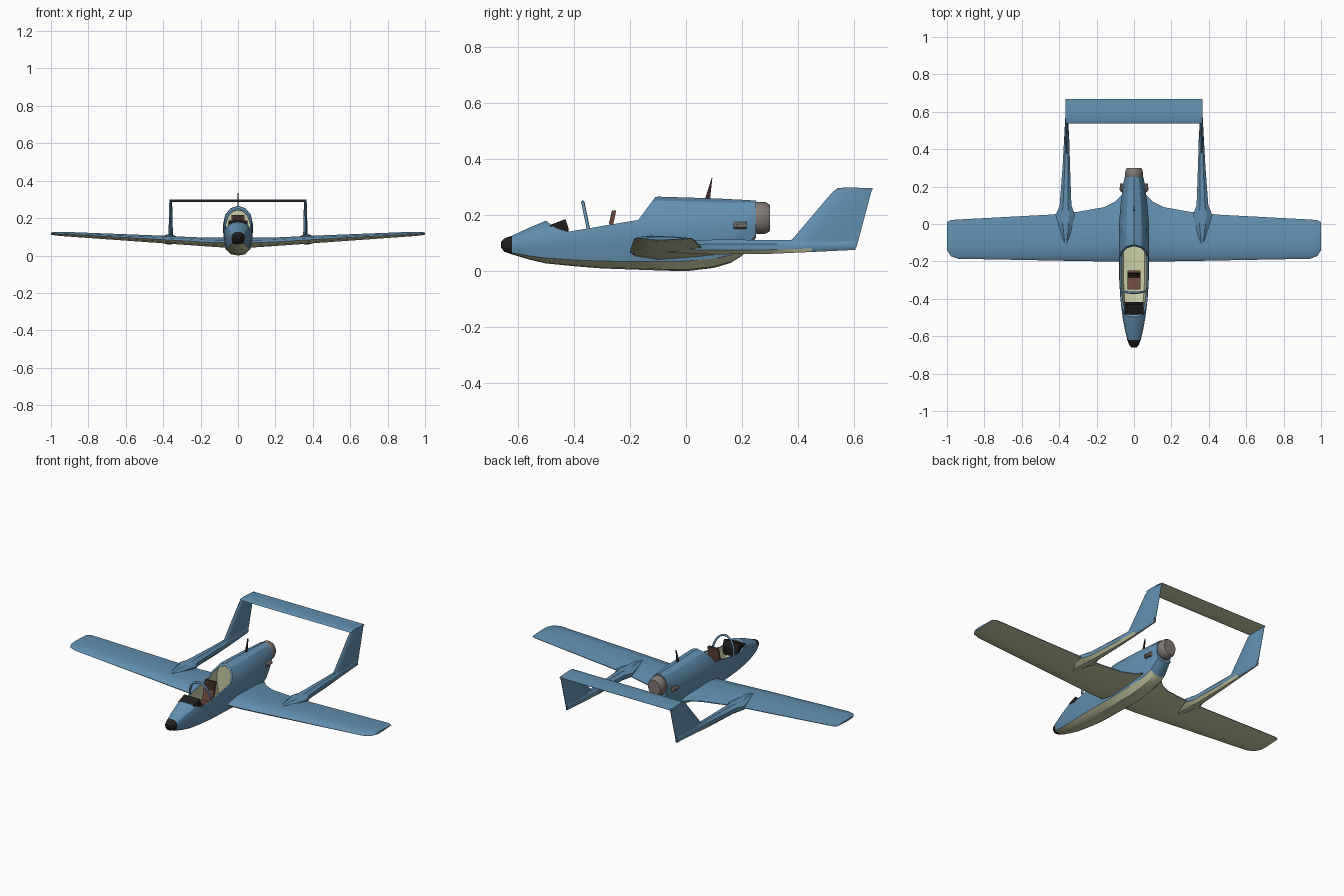
import bpy, bmesh, math
from mathutils import Vector

if "Cube" in bpy.data.objects:
    bpy.data.objects.remove(bpy.data.objects["Cube"], do_unlink=True)


def material(name, rgb):
    m = bpy.data.materials.new(name)
    m.use_nodes = True
    m.diffuse_color = (*rgb, 1)
    m.node_tree.nodes["Principled BSDF"].inputs["Base Color"].default_value = (*rgb, 1)
    return m


BLUE = material("sky blue paint", (0.125, 0.28, 0.44))
CREAM = material("pale cream paint", (0.6, 0.62, 0.38))
BLACK = material("matt black", (0.014, 0.013, 0.013))
BROWN = material("brown leather", (0.16, 0.07, 0.05))
DARK = material("dark headrest", (0.045, 0.022, 0.018))
GREY = material("warm grey metal", (0.22, 0.19, 0.175))
PAINT = [BLUE, CREAM, BLACK]


def smooth(ob, angle=30):
    bpy.ops.object.select_all(action="DESELECT")
    ob.select_set(True)
    bpy.context.view_layer.objects.active = ob
    bpy.ops.object.shade_smooth_by_angle(angle=math.radians(angle))


def loft(name, rings, mats, rule=None, shade=True):
    """Skin closed rings of points, cap both ends, colour faces by rule(face, column)."""
    bm = bmesh.new()
    rows = [[bm.verts.new(p) for p in ring] for ring in rings]
    n = len(rows[0])
    column = {}
    for a, b in zip(rows, rows[1:]):
        for j in range(n):
            k = (j + 1) % n
            column[bm.faces.new((a[j], a[k], b[k], b[j]))] = j
    bm.faces.new(rows[0])
    bm.faces.new(rows[-1])
    bmesh.ops.recalc_face_normals(bm, faces=bm.faces)
    if rule:
        for f in bm.faces:
            f.material_index = rule(f, column.get(f, -1))
    me = bpy.data.meshes.new(name)
    bm.to_mesh(me)
    bm.free()
    ob = bpy.data.objects.new(name, me)
    bpy.context.collection.objects.link(ob)
    for m in mats:
        me.materials.append(m)
    if shade:
        smooth(ob)
    return ob


def prism(name, profile, half, mats):
    """Extrude a side profile of (y, z) points across x."""
    return loft(name, [[(x, y, z) for y, z in profile] for x in (-half, half)], mats, shade=False)


def ellipse(x, y, z, rx, rz, n):
    angles = [2 * math.pi * (i + 0.5) / n for i in range(n)]
    return [(x + rx * math.cos(a), y, z + rz * math.sin(a)) for a in angles]


def hull(y, bottom, chine, top, w):
    """Body cross-section: shallow keel, chine, rounded upper body."""
    h = top - chine
    half = [(0, bottom), (0.45 * w, bottom + 0.15 * (chine - bottom)), (0.82 * w, chine)]
    half += [(a * w, chine + f * h) for a, f in
             ((0.96, 0.28), (1, 0.55), (0.85, 0.79), (0.5, 0.94), (0, 1))]
    return [(x, y, z) for x, z in half + [(-x, z) for x, z in half[-2:0:-1]]]


AIRFOIL = ((0, 0), (0.05, 0.5), (0.28, 1), (0.65, 0.7), (1, 0.1),
           (1, -0.1), (0.65, -0.6), (0.28, -0.95), (0.05, -0.5))


def wing_section(x, front, back, z, thick):
    return [(x, front + c * (back - front), z + t * thick / 2) for c, t in AIRFOIL]


def underside(f, column):
    return 1 if f.normal.z < -0.5 else 0


# Fuselage with a cream keel and black nose
def body_paint(f, column):
    y = f.calc_center_median().y
    if y < -0.62:
        return 2
    return 1 if column in (0, 1, 12, 13) and y < 0.21 else 0


body = [(-0.66, 0.085, 0.09, 0.105, 0.014), (-0.648, 0.07, 0.078, 0.117, 0.025),
        (-0.62, 0.06, 0.066, 0.127, 0.036), (-0.56, 0.042, 0.055, 0.155, 0.05),
        (-0.5, 0.028, 0.047, 0.18, 0.061), (-0.4, 0.018, 0.04, 0.218, 0.073),
        (-0.3, 0.01, 0.036, 0.242, 0.079), (-0.1, 0.003, 0.034, 0.266, 0.081),
        (0, 0, 0.036, 0.263, 0.08), (0.1, 0.012, 0.045, 0.26, 0.072),
        (0.16, 0.03, 0.058, 0.257, 0.065), (0.2, 0.055, 0.075, 0.255, 0.06),
        (0.25, 0.12, 0.13, 0.252, 0.05)]
fuselage = loft("fuselage", [hull(*s) for s in body], PAINT, body_paint, shade=False)

# Open cockpit: first the sill line, then the hollow tub
sill = prism("sill_cutter", [(-0.5, 0.181), (-0.47, 0.157), (-0.42, 0.141), (-0.17, 0.183),
                             (-0.107, 0.268), (-0.107, 0.4), (-0.5, 0.4)], 0.2, PAINT)
tub_stations = [(-0.485, 0.09, 0.1, 0.173, 0.046), (-0.4, 0.06, 0.07, 0.206, 0.062),
                (-0.3, 0.06, 0.066, 0.23, 0.068), (-0.1, 0.06, 0.066, 0.254, 0.07)]
tub = loft("tub_cutter", [hull(*s) for s in tub_stations], PAINT, lambda f, c: 1, shade=False)
for cutter in (sill, tub):
    cutter.hide_render = True
    mod = fuselage.modifiers.new("cut", "BOOLEAN")
    mod.operation, mod.solver, mod.object = "DIFFERENCE", "EXACT", cutter
    bpy.context.view_layer.objects.active = fuselage
    bpy.ops.object.modifier_apply(modifier=mod.name)
    bpy.data.objects.remove(cutter, do_unlink=True)
smooth(fuselage)

# Cockpit fittings
prism("instrument_panel", [(-0.485, 0.165), (-0.43, 0.186), (-0.418, 0.15),
                           (-0.425, 0.1), (-0.47, 0.1)], 0.052, [BLACK])
prism("seat_pan", [(-0.35, 0.065), (-0.35, 0.115), (-0.28, 0.105), (-0.28, 0.065)], 0.035, [BROWN])
prism("seat_back", [(-0.295, 0.07), (-0.262, 0.216), (-0.249, 0.216), (-0.28, 0.07)], 0.034, [BROWN])
prism("headrest", [(-0.275, 0.17), (-0.264, 0.217), (-0.256, 0.217), (-0.267, 0.17)], 0.03, [DARK])

# Windscreen hoop
curve = bpy.data.curves.new("windscreen_hoop", "CURVE")
curve.dimensions = "3D"
curve.bevel_depth, curve.bevel_resolution = 0.006, 1
spline = curve.splines.new("POLY")
steps = 12
spline.points.add(steps)
for i, p in enumerate(spline.points):
    a = math.pi * i / steps
    p.co = (0.07 * math.cos(a), -0.348 - 0.02 * math.sin(a), 0.15 + 0.097 * math.sin(a), 1)
curve.materials.append(BLUE)
bpy.context.collection.objects.link(bpy.data.objects.new("windscreen_hoop", curve))

# Rear engine cowl ring and aerial
loft("engine_nozzle", [ellipse(0, y, 0.19, r * 0.85, r, 14) for y, r in
                       ((0.24, 0.052), (0.255, 0.058), (0.285, 0.056), (0.3, 0.046))], [GREY])
prism("aerial", [(0.065, 0.25), (0.092, 0.333), (0.094, 0.333), (0.085, 0.25)], 0.003, [DARK])

wing = [(0.066, -0.2, 0.155, 0.068, 0.056), (0.1, -0.2, 0.12, 0.069, 0.052),
        (0.16, -0.2, 0.09, 0.071, 0.048), (0.3, -0.198, 0.065, 0.079, 0.044),
        (0.45, -0.195, 0.05, 0.088, 0.04), (0.94, -0.186, 0.024, 0.115, 0.024),
        (0.98, -0.172, 0.021, 0.117, 0.019), (1, -0.14, 0.01, 0.117, 0.012)]
# Boom stations: y, x, half width, bottom, top
boom = [(-0.13, 0.365, 0.008, 0.075, 0.1), (-0.06, 0.365, 0.025, 0.065, 0.113),
        (0.05, 0.367, 0.055, 0.06, 0.112), (0.1, 0.366, 0.034, 0.058, 0.115),
        (0.3, 0.362, 0.022, 0.06, 0.114), (0.45, 0.36, 0.015, 0.067, 0.113),
        (0.605, 0.36, 0.006, 0.075, 0.11)]
# Fin stations: z, front, back, thickness
fin = [(0.085, 0.33, 0.608, 0.018), (0.115, 0.38, 0.616, 0.024),
       (0.28, 0.52, 0.66, 0.016), (0.296, 0.54, 0.665, 0.01)]

# Paired parts on each side
for side, s in (("left", 1), ("right", -1)):
    loft(side + "_wing", [wing_section(s * x, *r) for x, *r in wing], PAINT,
         lambda f, c: 1 if f.normal.z < -0.3 else 0)
    loft(side + "_boom", [ellipse(s * x, y, (lo + hi) / 2, w, (hi - lo) / 2, 8)
                          for y, x, w, lo, hi in boom], PAINT, underside)
    loft(side + "_fin", [[(s * 0.36 + t * th / 2, a + c * (b - a), z) for c, t in AIRFOIL]
                         for z, a, b, th in fin], PAINT)
    loft(side + "_exhaust", [ellipse(s * x, y, 0.163, 0.014, 0.013, 8) for x, y in
                             ((0.055, 0.17), (0.064, 0.182), (0.062, 0.216))], [GREY])

# Tailplane joining the fins
loft("tailplane", [wing_section(x, 0.537, 0.667, 0.293, 0.013) for x in (-0.365, 0.365)],
     PAINT, underside)
